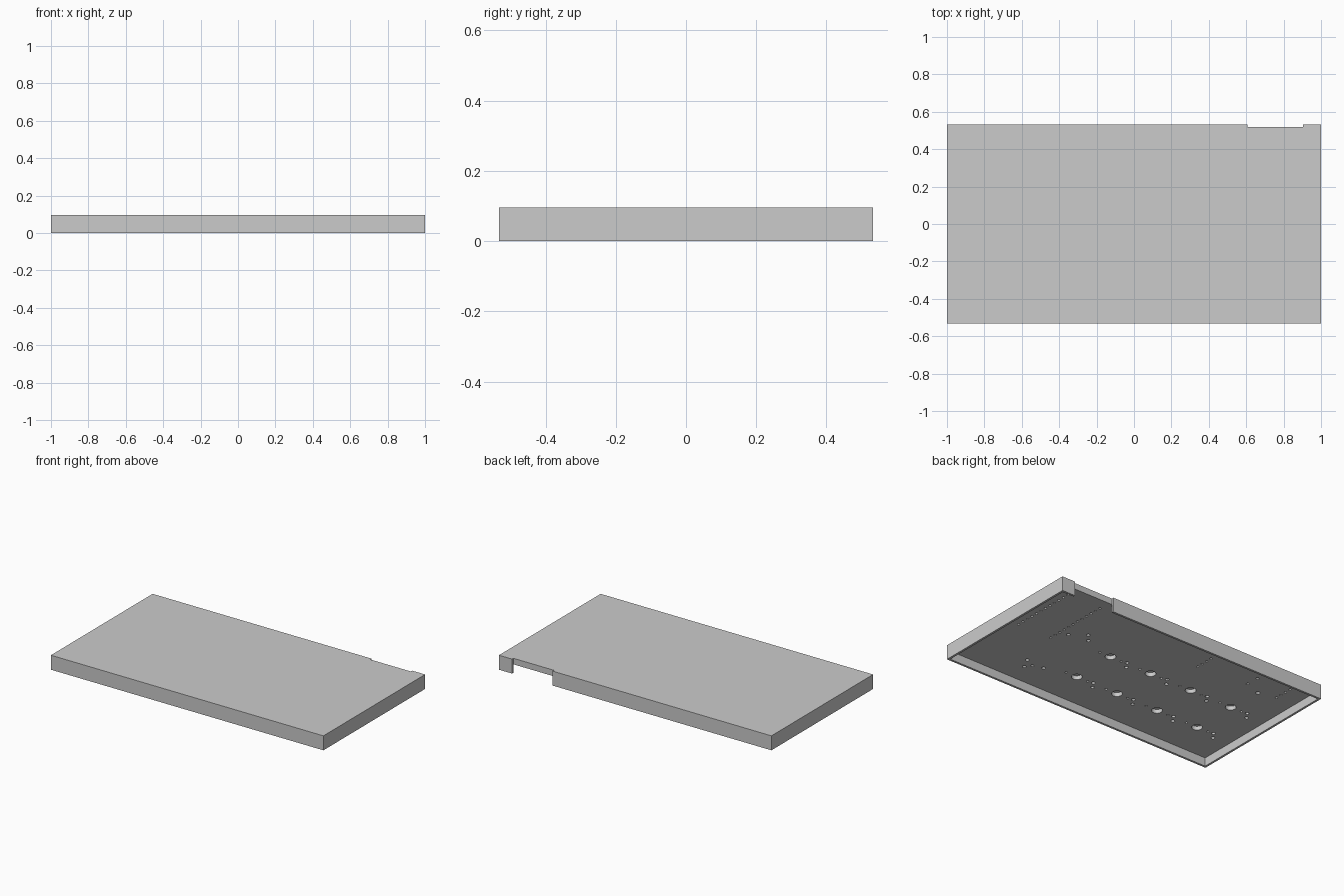
import bpy
import bmesh
from mathutils import Matrix, Vector

if "Cube" in bpy.data.objects:
    bpy.data.objects.remove(bpy.data.objects["Cube"], do_unlink=True)

# Main dimensions
HALF_X, HALF_Y, HEIGHT = 1.0, 0.533, 0.096
WALL = 0.0142
BOARD = 0.026
CEILING = HEIGHT - WALL
PITCH = 0.31
PIN_STEP = 0.0413

grey = bpy.data.materials.new("light grey plastic")
grey.use_nodes = True
grey.diffuse_color = (0.6, 0.6, 0.6, 1)
grey.node_tree.nodes["Principled BSDF"].inputs["Base Color"].default_value = (0.6, 0.6, 0.6, 1)


def finish(name, bm):
    mesh = bpy.data.meshes.new(name)
    bm.to_mesh(mesh)
    bm.free()
    mesh.materials.append(grey)
    obj = bpy.data.objects.new(name, mesh)
    bpy.context.collection.objects.link(obj)
    return obj


def box(name, low, high):
    bm = bmesh.new()
    low, high = Vector(low), Vector(high)
    place = Matrix.Translation((low + high) / 2) @ Matrix.Diagonal((*(high - low), 1))
    bmesh.ops.create_cube(bm, size=1, matrix=place)
    return finish(name, bm)


def cut(target, cutter):
    cutter.hide_render = True
    mod = target.modifiers.new("cut", "BOOLEAN")
    mod.operation = "DIFFERENCE"
    mod.solver = "EXACT"
    mod.object = cutter
    bpy.context.view_layer.objects.active = target
    bpy.ops.object.modifier_apply(modifier=mod.name)
    bpy.data.objects.remove(cutter, do_unlink=True)


# Outer case: closed top, open underside, slot in the back wall for the controller
case = box("case", (-HALF_X, -HALF_Y, 0), (HALF_X, HALF_Y, HEIGHT))
cut(case, box("cavity", (WALL - HALF_X, WALL - HALF_Y, -0.1),
              (HALF_X - WALL, HALF_Y - WALL, CEILING)))
cut(case, box("slot", (0.607, HALF_Y - WALL, -0.1), (0.904, HALF_Y + 0.1, HEIGHT + 0.1)))

# Circuit board against the inside of the top
board = box("circuit_board", (WALL - HALF_X, WALL - HALF_Y, CEILING - BOARD),
            (HALF_X - WALL, HALF_Y - WALL, CEILING))

holes = []

# Two rows of four switch footprints: post, side pegs and contacts
for col in range(4):
    for row in range(2):
        x, y = 0.214 - col * PITCH, 0.038 - row * PITCH
        holes.append((x, y, 0.0325))
        holes += [(x + s * 0.083, y, 0.008) for s in (-1, 1)]
        holes += [(x - 0.121, y + 0.008, 0.012), (x - 0.152, y - 0.035, 0.012)]

# Controller pin rows
for x in (0.631, 0.879):
    holes += [(x, 0.438 - i * PIN_STEP, 0.008) for i in range(12)]

# Small headers near the back edge
for x, y, count in ((-0.257, 0.28, 4), (-0.85, 0.3, 4)):
    holes += [(x, y + i * PIN_STEP, 0.008) for i in range(count)]

# Socket and button mounting holes
holes += [(-0.73, 0.27, 0.014), (-0.615, 0.315, 0.01), (-0.62, 0.4, 0.01),
          (0.574, 0.078, 0.012), (0.437, 0.1, 0.012), (0.48, 0.15, 0.012),
          (0.53, -0.38, 0.012), (0.567, -0.307, 0.012), (0.433, -0.319, 0.012),
          (0.5, -0.34, 0.01)]

bm = bmesh.new()
for x, y, r in holes:
    bmesh.ops.create_cone(bm, cap_ends=True, segments=24 if r > 0.02 else 12,
                          radius1=r, radius2=r, depth=0.2,
                          matrix=Matrix.Translation((x, y, CEILING)))
cut(board, finish("drills", bm))

# Smooth hole walls, crisp edges elsewhere
bpy.ops.object.select_all(action="DESELECT")
board.select_set(True)
bpy.context.view_layer.objects.active = board
bpy.ops.object.shade_smooth_by_angle()
